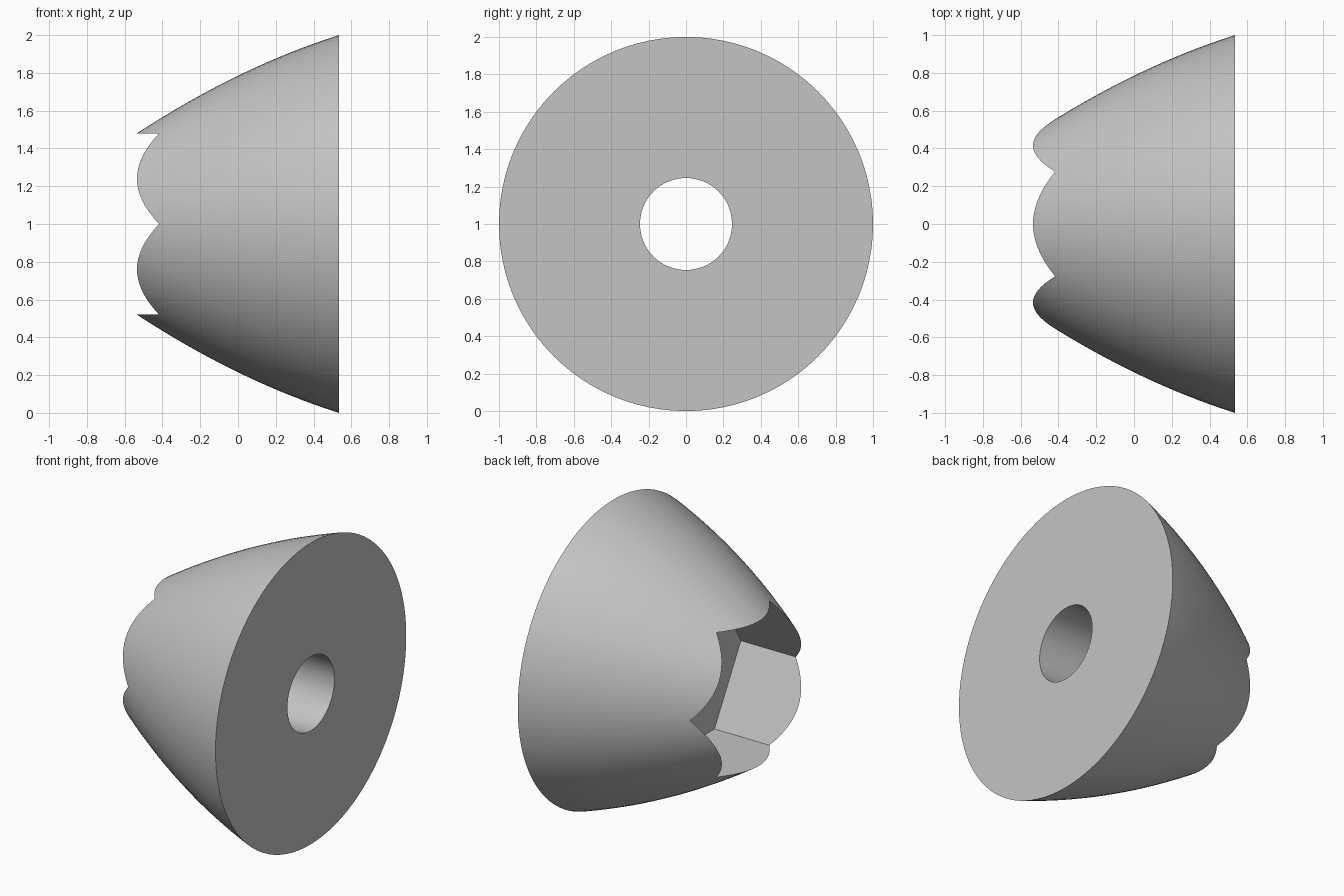
import bpy, bmesh, math
from mathutils import Matrix, Vector

cube = bpy.data.objects.get("Cube")
if cube:
    bpy.data.objects.remove(cube, do_unlink=True)

END, BORE, APOTHEM, FLOOR = 0.535, 0.246, 0.48, -0.015
SEGMENTS, STEPS = 96, 18

grey = bpy.data.materials.new("light grey")
grey.use_nodes = True
colour = (0.55, 0.55, 0.55, 1)
grey.diffuse_color = colour
grey.node_tree.nodes["Principled BSDF"].inputs["Base Color"].default_value = colour


def make_object(name, bm):
    bmesh.ops.recalc_face_normals(bm, faces=bm.faces)
    mesh = bpy.data.meshes.new(name)
    bm.to_mesh(mesh)
    bm.free()
    mesh.materials.append(grey)
    obj = bpy.data.objects.new(name, mesh)
    bpy.context.collection.objects.link(obj)
    return obj


def flare(x):
    """Radius of the bulging outer wall at position x."""
    return 0.785 + 0.486 * x - 0.157 * x * x


# Flared body with a through bore, revolved about the x axis
start = -0.62
xs = [start + (END - start) * i / STEPS for i in range(STEPS + 1)]
profile = [(x, flare(x)) for x in xs] + [(END, BORE), (start, BORE)]
bm = bmesh.new()
rings = []
for i in range(SEGMENTS):
    a = 2 * math.pi * i / SEGMENTS
    rings.append([bm.verts.new((x, r * math.cos(a), 1 + r * math.sin(a))) for x, r in profile])
for i in range(SEGMENTS):
    near, far = rings[i], rings[(i + 1) % SEGMENTS]
    for j in range(len(profile)):
        k = (j + 1) % len(profile)
        bm.faces.new((near[j], near[k], far[k], far[j]))
body = make_object("flared_body", bm)

# Hexagonal socket cutter, flats at top and bottom
bm = bmesh.new()
depth = FLOOR + 1
radius = APOTHEM / math.cos(math.pi / 6)
corners = [bm.verts.new((-1, radius * math.cos(i * math.pi / 3), 1 + radius * math.sin(i * math.pi / 3)))
           for i in range(6)]
base = bm.faces.new(corners)
top = bmesh.ops.extrude_face_region(bm, geom=[base])["geom"]
bmesh.ops.translate(bm, vec=Vector((depth, 0, 0)),
                    verts=[v for v in top if isinstance(v, bmesh.types.BMVert)])
cutter = make_object("socket_cutter", bm)
cutter.hide_render = True

# Cut the socket, which leaves the scalloped rim
cut = body.modifiers.new("socket", "BOOLEAN")
cut.operation, cut.solver, cut.object = "DIFFERENCE", "EXACT", cutter
bpy.ops.object.select_all(action="DESELECT")
bpy.context.view_layer.objects.active = body
body.select_set(True)
bpy.ops.object.modifier_apply(modifier=cut.name)
bpy.data.objects.remove(cutter, do_unlink=True)
bpy.ops.object.shade_smooth_by_angle(angle=math.radians(30))
